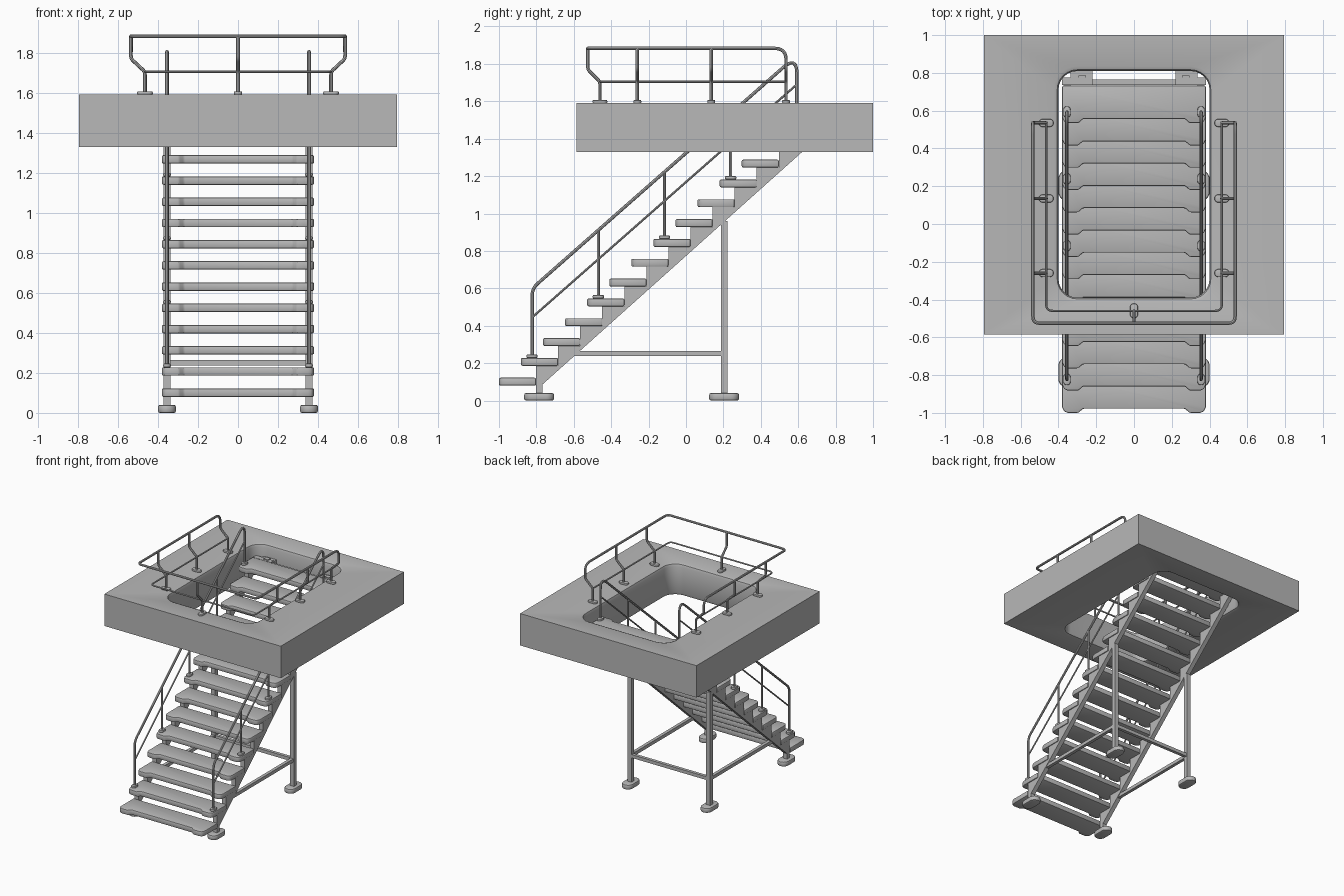
import bpy, bmesh, math
from mathutils import Vector

cube = bpy.data.objects.get("Cube")
if cube:
    bpy.data.objects.remove(cube, do_unlink=True)

grey = bpy.data.materials.new("concrete_grey")
grey.use_nodes = True
grey.diffuse_color = (0.48, 0.48, 0.48, 1)
grey.node_tree.nodes["Principled BSDF"].inputs["Base Color"].default_value = (0.48, 0.48, 0.48, 1)

parts = []


def add_object(name, data):
    data.materials.append(grey)
    ob = bpy.data.objects.new(name, data)
    bpy.context.collection.objects.link(ob)
    parts.append(ob)
    return ob


def finish(name, bm, bevel=0):
    bmesh.ops.recalc_face_normals(bm, faces=bm.faces)
    me = bpy.data.meshes.new(name)
    bm.to_mesh(me)
    bm.free()
    ob = add_object(name, me)
    if bevel:
        mod = ob.modifiers.new("soft_edges", "BEVEL")
        mod.width = bevel
        mod.segments = 2
        mod.limit_method = "ANGLE"
        mod.angle_limit = math.radians(40)
    return ob


def prism(name, outline, shift, bevel=0):
    """Extrude a flat outline of 3D points along a vector."""
    bm = bmesh.new()
    face = bm.faces.new([bm.verts.new(p) for p in outline])
    new = bmesh.ops.extrude_face_region(bm, geom=[face])["geom"]
    bmesh.ops.translate(bm, vec=shift, verts=[v for v in new if isinstance(v, bmesh.types.BMVert)])
    return finish(name, bm, bevel)


def box(name, x0, x1, y0, y1, z0, z1, bevel=0):
    base = [(x0, y0, z0), (x1, y0, z0), (x1, y1, z0), (x0, y1, z0)]
    return prism(name, base, (0, 0, z1 - z0), bevel)


def round_rect(x0, x1, y0, y1, r, z, n=6):
    pts = []
    corners = [(x1 - r, y1 - r), (x0 + r, y1 - r), (x0 + r, y0 + r), (x1 - r, y0 + r)]
    for q, (cx, cy) in enumerate(corners):
        for k in range(n + 1):
            a = math.pi / 2 * (q + k / n)
            pts.append((cx + r * math.cos(a), cy + r * math.sin(a), z))
    return pts


def pad(name, x, y, wx, wy, z, h, bevel):
    """Stadium-shaped base plate."""
    r = min(wx, wy) * 0.49
    prism(name, round_rect(x - wx / 2, x + wx / 2, y - wy / 2, y + wy / 2, r, z), (0, 0, h), bevel)


def fillet(points, tangents):
    """Round the inner corners of a path."""
    pts = [Vector(p) for p in points]
    out = [pts[0]]
    for i in range(1, len(pts) - 1):
        p, t = pts[i], tangents[i - 1]
        a = p + (pts[i - 1] - p).normalized() * t
        b = p + (pts[i + 1] - p).normalized() * t
        for k in range(7):
            s = k / 6
            out.append(a * (1 - s) ** 2 + p * 2 * s * (1 - s) + b * s * s)
    return out + [pts[-1]]


def tube(name, points, radius, tangents=None):
    if tangents:
        points = fillet(points, tangents)
    cu = bpy.data.curves.new(name, "CURVE")
    cu.dimensions = "3D"
    cu.bevel_depth = radius
    cu.bevel_resolution = 2
    cu.use_fill_caps = True
    sp = cu.splines.new("POLY")
    sp.points.add(len(points) - 1)
    for sp_pt, p in zip(sp.points, points):
        sp_pt.co = (*p, 1)
    add_object(name, cu)


# Floor slab: a closed loft round the outside and through the rounded opening
LOW, TOP = 1.33, 1.59


def opening(grow, z):
    return round_rect(-0.4 - grow, 0.4 + grow, -0.39 - grow, 0.81 + grow, 0.1 + grow, z)


loops = [round_rect(-0.795, 0.795, -0.585, 1.0, 0, z) for z in (LOW, TOP)]
loops += [opening(g, z) for g, z in
          ((0.025, TOP), (0.007, TOP - 0.007), (0, TOP - 0.025),
           (0, LOW + 0.025), (0.007, LOW + 0.007), (0.025, LOW))]
bm = bmesh.new()
rings = [[bm.verts.new(p) for p in loop] for loop in loops]
count = len(rings[0])
for i, ring in enumerate(rings):
    nxt = rings[(i + 1) % len(rings)]
    for k in range(count):
        m = (k + 1) % count
        bm.faces.new((ring[k], ring[m], nxt[m], nxt[k]))
bmesh.ops.remove_doubles(bm, verts=bm.verts, dist=1e-5)
bmesh.ops.dissolve_degenerate(bm, edges=bm.edges, dist=1e-5)
finish("floor_slab", bm)

# Treads with a front edge set back between the end lugs
STEPS, RUN, RISE = 14, 0.118, 0.106
half = [(0.38, 0.198), (0.38, 0.03), (0.37, 0.008), (0.35, 0), (0.295, 0), (0.27, 0.022)]
for i in range(STEPS):
    y, z = -1 + RUN * i, 0.08 + RISE * i
    outline = [(x, y + d, z) for x, d in half] + [(-x, y + d, z) for x, d in reversed(half)]
    prism(f"tread_{i + 1}", outline, (0, 0, 0.042), 0.007)

# Sawtooth stringers
saw = []
for i in range(1, STEPS):
    back, z = -0.802 + RUN * (i - 1), 0.081 + RISE * i
    saw += [(back, z), (back + RUN, z)]
saw += [(0.745, 1.44), (-0.802, 0.055)]


def rail_z(y):
    return 0.91 + 0.88 * (y + 0.47)


for side, s in (("left", 1), ("right", -1)):
    xc = 0.355 * s
    prism(f"stringer_{side}", [(xc - 0.018, y, z) for y, z in saw], (0.036, 0, 0))

    # Legs, feet and side brace
    box(f"front_leg_{side}", xc - 0.018, xc + 0.018, -0.802, -0.768, 0.03, 0.12)
    box(f"back_leg_{side}", xc - 0.018, xc + 0.018, 0.187, 0.221, 0.03, 0.96)
    for end, y in (("front", -0.785), ("back", 0.204)):
        pad(f"{end}_foot_{side}", xc, y, 0.09, 0.16, 0, 0.04, 0.01)
    box(f"side_brace_{side}", xc - 0.013, xc + 0.013, -0.6, 0.2, 0.237, 0.264)

    # Stair handrail with middle rail and posts on every third tread
    y0, y1 = -0.823, 0.593
    tube(f"stair_handrail_{side}",
         [(xc, y0, 0.23), (xc, y0, rail_z(y0)), (xc, y1, rail_z(y1)), (xc, y1, 1.49)],
         0.009, (0.04, 0.1))
    tube(f"stair_middle_rail_{side}",
         [(xc, y, rail_z(y) - 0.155) for y in (y0, y1)], 0.006)
    for j in range(5):
        y, z = y0 + 3 * RUN * j, 0.122 + RISE * (1 + 3 * j)
        pad(f"stair_post_base_{side}_{j + 1}", xc, y, 0.038, 0.06, z, 0.018, 0.005)
        if 0 < j < 4:
            tube(f"stair_post_{side}_{j + 1}", [(xc, y, z), (xc, y, rail_z(y))], 0.008)

    # Wall brackets at the stair head
    box(f"head_plate_{side}", *sorted((0.22 * s, 0.38 * s)), 0.735, 0.775, 1.44, 1.497)
    box(f"wall_bracket_{side}", *sorted((0.22 * s, 0.335 * s)), 0.77, 0.815, 1.44, 1.49)
    box(f"bracket_bolt_{side}", *sorted((0.255 * s, 0.295 * s)), 0.75, 0.785, 1.49, 1.503)

box("head_crossbar", -0.38, 0.38, 0.735, 0.765, 1.44, 1.485)
box("back_brace", -0.355, 0.355, 0.191, 0.217, 0.237, 0.264)

# Guardrail round the opening: cranked posts, outer top rail, inner middle rail
IN, OUT, END, RAIL = 0.465, 0.535, 0.535, 1.883
F_IN, F_OUT = -0.46, -0.525
tube("guard_top_rail",
     [(-IN, END, TOP), (-IN, END, 1.705), (-OUT, END, 1.77), (-OUT, END, RAIL), (-OUT, F_OUT, RAIL),
      (OUT, F_OUT, RAIL), (OUT, END, RAIL), (OUT, END, 1.77), (IN, END, 1.705), (IN, END, TOP)],
     0.009, (0.015, 0.015, 0.06, 0.035, 0.035, 0.06, 0.015, 0.015))
tube("guard_middle_rail",
     [(-IN, END, 1.705), (-IN, F_IN, 1.705), (IN, F_IN, 1.705), (IN, END, 1.705)],
     0.006, (0.035, 0.035))


def guard_post(name, foot, head):
    tube(name, [(*foot, TOP), (*foot, 1.705), (*head, 1.77), (*head, RAIL)], 0.009, (0.015, 0.015))


for side, s in (("left", 1), ("right", -1)):
    for j, y in enumerate((-0.26, 0.135, END)):
        pad(f"guard_base_{side}_{j + 1}", IN * s, y, 0.078, 0.042, TOP, 0.017, 0.005)
        if y != END:
            guard_post(f"guard_post_{side}_{j + 1}", (IN * s, y), (OUT * s, y))
pad("guard_base_front", 0, F_IN, 0.042, 0.078, TOP, 0.017, 0.005)
guard_post("guard_post_front", (0, F_IN), (0, F_OUT))

# Turn curves and modifiers into meshes, then smooth the round parts
bpy.ops.object.select_all(action="DESELECT")
for ob in parts:
    ob.select_set(True)
bpy.context.view_layer.objects.active = parts[0]
bpy.ops.object.convert(target="MESH")
bpy.ops.object.shade_smooth_by_angle(angle=math.radians(35))
